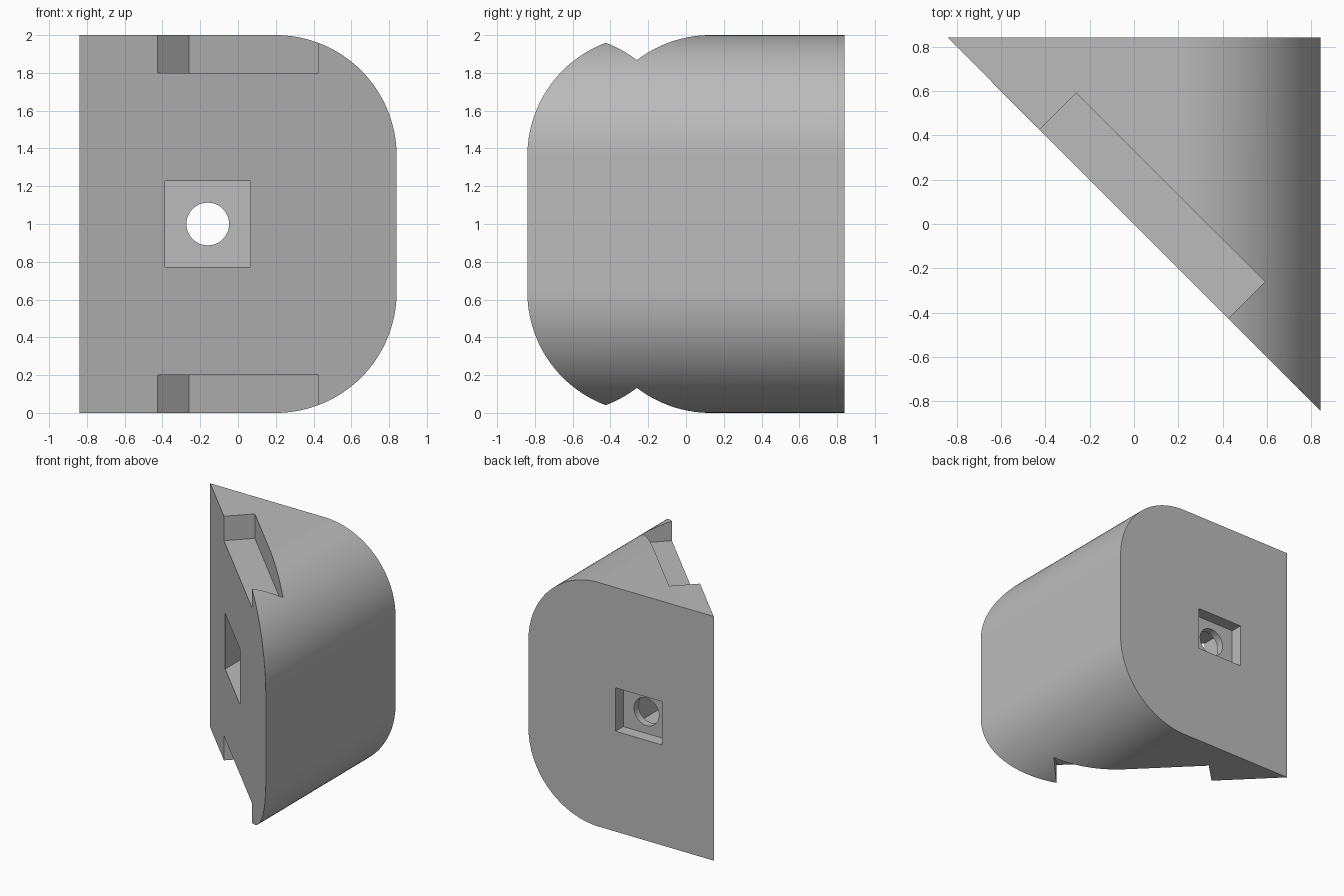
import bpy, bmesh, math
from mathutils import Vector

cube = bpy.data.objects.get("Cube")
if cube:
    bpy.data.objects.remove(cube, do_unlink=True)

HALF = 0.84     # half of the plan width
R = 0.64        # large corner radius
HOLE_X = -0.16  # centre of hole and pockets
BIG = 1.5       # cutter overshoot

grey = bpy.data.materials.new("plain_grey")
grey.use_nodes = True
COLOUR = (0.5, 0.5, 0.5, 1)
grey.diffuse_color = COLOUR
grey.node_tree.nodes["Principled BSDF"].inputs["Base Color"].default_value = COLOUR


def prism(name, outline, offset):
    """Extrude a closed outline by an offset vector."""
    bm = bmesh.new()
    face = bm.faces.new([bm.verts.new(p) for p in outline])
    out = bmesh.ops.extrude_face_region(bm, geom=[face])
    verts = [g for g in out["geom"] if isinstance(g, bmesh.types.BMVert)]
    bmesh.ops.translate(bm, verts=verts, vec=Vector(offset))
    bmesh.ops.recalc_face_normals(bm, faces=bm.faces)
    mesh = bpy.data.meshes.new(name)
    bm.to_mesh(mesh)
    bm.free()
    mesh.materials.append(grey)
    obj = bpy.data.objects.new(name, mesh)
    bpy.context.collection.objects.link(obj)
    return obj


def arc(cx, cz, r, start, end, steps, y):
    angles = [math.radians(start + (end - start) * i / steps) for i in range(steps + 1)]
    return [(cx + r * math.cos(a), y, cz + r * math.sin(a)) for a in angles]


def pocket(name, width, height, y0, y1):
    """Rectangular cutter running along y, centred on the hole."""
    w, h = width / 2, height / 2
    corners = [(-w, -h), (w, -h), (w, h), (-w, h)]
    return prism(name, [(HOLE_X + x, y0, 1 + z) for x, z in corners], (0, y1 - y0, 0))


# Body: rounded side profile extruded front to back
profile = [(-HALF, HALF, 2), (-HALF, HALF, 0)]
profile += arc(HALF - R, R, R, -90, 0, 32, HALF)
profile += arc(HALF - R, 2 - R, R, 0, 90, 32, HALF)
body = prism("wedge_body", profile, (0, -2 * HALF, 0))

# Slice the body along the diagonal and cap it
bm = bmesh.new()
bm.from_mesh(body.data)
bmesh.ops.bisect_plane(bm, geom=bm.verts[:] + bm.edges[:] + bm.faces[:],
                       plane_co=(0, 0, 0), plane_no=(-1, -1, 0), clear_outer=True)
bmesh.ops.remove_doubles(bm, verts=bm.verts, dist=1e-5)
bmesh.ops.holes_fill(bm, edges=[e for e in bm.edges if e.is_boundary])
bmesh.ops.recalc_face_normals(bm, faces=bm.faces)
bm.to_mesh(body.data)
bm.free()

# Cutters: slots at top and bottom of the sloping face
S, D = 0.425, 0.165
plan = [(-S - D, S - D), (S - D, -S - D), (S + D, -S + D), (-S + D, S + D)]
cutters = [prism("slot_cutter", [(x, y, z) for x, y in plan], (0, 0, dz))
           for z, dz in ((1.8, 0.5), (0.2, -0.5))]

# Cutters: front pocket, back pocket and the round hole between them
cutters.append(pocket("front_pocket_cutter", 0.455, 0.455, -BIG, 0.68))
cutters.append(pocket("back_pocket_cutter", 0.42, 0.355, 0.74, BIG))
ring = arc(HOLE_X, 1, 0.113, 0, 360, 48, 0.5)[:-1]
cutters.append(prism("hole_cutter", ring, (0, 0.4, 0)))

bpy.ops.object.select_all(action="DESELECT")
body.select_set(True)
bpy.context.view_layer.objects.active = body
for cutter in cutters:
    mod = body.modifiers.new("cut", "BOOLEAN")
    mod.operation = "DIFFERENCE"
    mod.solver = "EXACT"
    mod.object = cutter
    bpy.ops.object.modifier_apply(modifier=mod.name)
    bpy.data.objects.remove(cutter, do_unlink=True)

bpy.ops.object.shade_smooth_by_angle(angle=math.radians(25))
